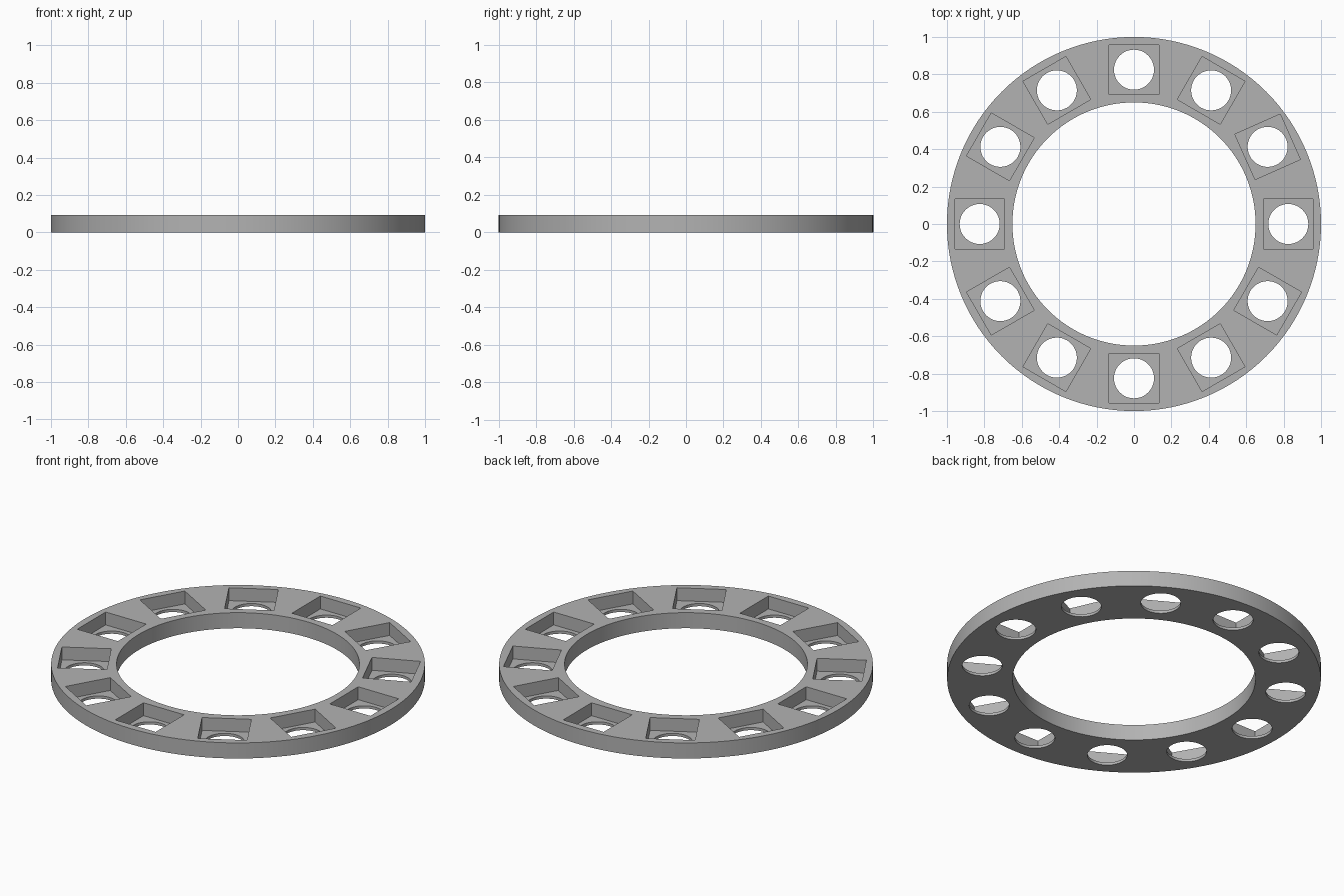
import bpy, bmesh
from math import radians
from mathutils import Matrix, Vector

default = bpy.data.objects.get("Cube")
if default:
    bpy.data.objects.remove(default, do_unlink=True)

HEIGHT, FLOOR = 0.092, 0.016
OUTER, INNER = 1.0, 0.65
SEAT_RADIUS, SEAT_SIZE, HOLE_RADIUS = 0.825, 0.265, 0.107
COUNT = 12

grey = bpy.data.materials.new("plain grey")
grey.use_nodes = True
colour = (0.45, 0.45, 0.45, 1)
grey.diffuse_color = colour
grey.node_tree.nodes["Principled BSDF"].inputs["Base Color"].default_value = colour


def make_object(name, bm):
    bmesh.ops.recalc_face_normals(bm, faces=bm.faces)
    mesh = bpy.data.meshes.new(name)
    bm.to_mesh(mesh)
    bm.free()
    mesh.materials.append(grey)
    obj = bpy.data.objects.new(name, mesh)
    bpy.context.collection.objects.link(obj)
    return obj


def seat_matrix(index, z, height, size):
    """Place a unit shape at one seat, turned to face the centre."""
    angle = index * 360 / COUNT
    # One pocket sits slightly twisted
    twist = -6 if index == 1 else 0
    return (Matrix.Rotation(radians(angle), 4, 'Z')
            @ Matrix.Translation((SEAT_RADIUS, 0, z + height / 2))
            @ Matrix.Rotation(radians(twist), 4, 'Z')
            @ Matrix.Diagonal((size, size, height, 1)))


# Ring: rectangular section swept round the axis
bm = bmesh.new()
section = [(INNER, 0), (OUTER, 0), (OUTER, HEIGHT), (INNER, HEIGHT)]
verts = [bm.verts.new((r, 0, z)) for r, z in section]
edges = [bm.edges.new((verts[i], verts[(i + 1) % 4])) for i in range(4)]
bmesh.ops.spin(bm, geom=verts + edges, cent=(0, 0, 0), axis=(0, 0, 1),
               angle=radians(360), steps=128, use_merge=True)
bmesh.ops.remove_doubles(bm, verts=bm.verts, dist=0.0001)
ring = make_object("ring", bm)

# Square pockets, open at the top
bm = bmesh.new()
for i in range(COUNT):
    bmesh.ops.create_cube(bm, size=1, matrix=seat_matrix(i, FLOOR, 0.2, SEAT_SIZE))
pockets = make_object("pocket_cutter", bm)

# Round holes through the pocket floors
bm = bmesh.new()
for i in range(COUNT):
    bmesh.ops.create_cone(bm, cap_ends=True, segments=48, radius1=HOLE_RADIUS,
                          radius2=HOLE_RADIUS, depth=1,
                          matrix=seat_matrix(i, -0.1, 0.4, 1))
holes = make_object("hole_cutter", bm)

# Cut the ring, then drop the cutters
bpy.ops.object.select_all(action='DESELECT')
ring.select_set(True)
bpy.context.view_layer.objects.active = ring
for cutter in (pockets, holes):
    cutter.hide_render = True
    mod = ring.modifiers.new(cutter.name, 'BOOLEAN')
    mod.operation = 'DIFFERENCE'
    mod.solver = 'EXACT'
    mod.object = cutter
    bpy.ops.object.modifier_apply(modifier=mod.name)
    bpy.data.objects.remove(cutter, do_unlink=True)

bpy.ops.object.shade_smooth_by_angle(angle=radians(30))
